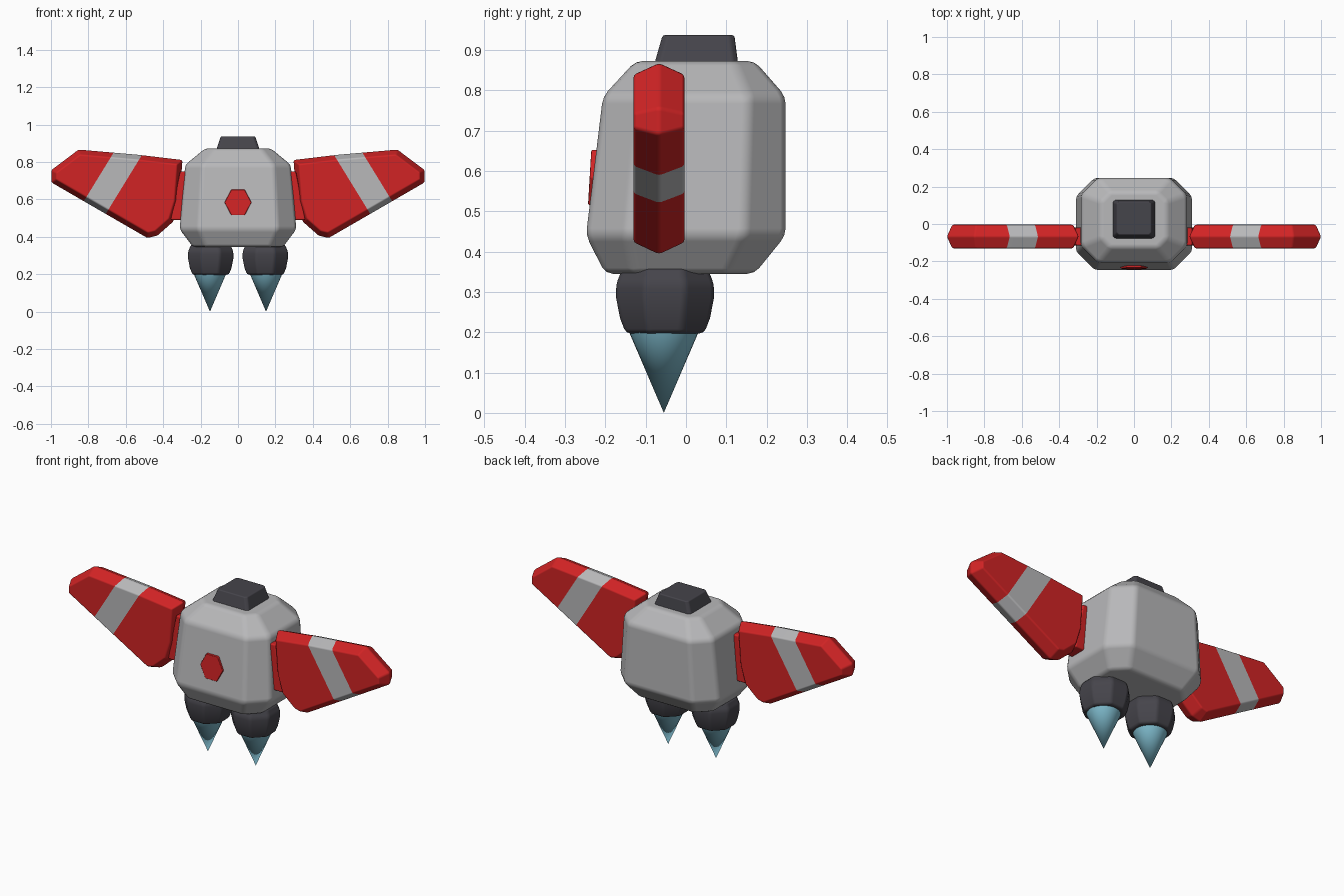
import bpy, bmesh
from math import sin, cos, pi
from mathutils import Vector

if "Cube" in bpy.data.objects:
    bpy.data.objects.remove(bpy.data.objects["Cube"])


def material(name, rgb):
    m = bpy.data.materials.new(name)
    m.use_nodes = True
    m.diffuse_color = (*rgb, 1)
    m.node_tree.nodes["Principled BSDF"].inputs["Base Color"].default_value = (*rgb, 1)
    return m


GREY = material("light grey", (0.48, 0.48, 0.49))
RED = material("red", (0.64, 0.017, 0.018))
DARK = material("charcoal", (0.06, 0.058, 0.07))
BLUE = material("pale blue", (0.22, 0.52, 0.64))


def finish(name, bm, mats, bevel=0.0, mirror=False):
    bmesh.ops.recalc_face_normals(bm, faces=bm.faces)
    mesh = bpy.data.meshes.new(name)
    bm.to_mesh(mesh)
    bm.free()
    obj = bpy.data.objects.new(name, mesh)
    bpy.context.collection.objects.link(obj)
    for m in mats:
        mesh.materials.append(m)
    for p in mesh.polygons:
        p.use_smooth = True
    if mirror:
        obj.modifiers.new("Mirror", 'MIRROR')
    if bevel:
        b = obj.modifiers.new("Bevel", 'BEVEL')
        b.width, b.segments = bevel, 2
        b.limit_method, b.angle_limit = 'ANGLE', 0.3
        b.harden_normals = True
    return obj


def loft(bm, rings):
    """Skin a stack of equal rings and cap both ends."""
    loops = [[bm.verts.new(p) for p in ring] for ring in rings]
    n = len(loops[0])
    for a, b in zip(loops, loops[1:]):
        for i in range(n):
            j = (i + 1) % n
            bm.faces.new((a[i], a[j], b[j], b[i]))
    bm.faces.new(loops[0][::-1])
    bm.faces.new(loops[-1])


def cut_rect(z, hx, front, back, cut):
    """Rectangle with cut corners at height z."""
    return [(hx - cut, front, z), (hx, front + cut, z), (hx, back - cut, z),
            (hx - cut, back, z), (cut - hx, back, z), (-hx, back - cut, z),
            (-hx, front + cut, z), (cut - hx, front, z)]


# Main body
bm = bmesh.new()
loft(bm, [cut_rect(0.345, 0.24, -0.20, 0.17, 0.07),
          cut_rect(0.44, 0.312, -0.248, 0.247, 0.10),
          cut_rect(0.785, 0.282, -0.206, 0.247, 0.09),
          cut_rect(0.873, 0.175, -0.125, 0.17, 0.05)])
finish("body", bm, [GREY], 0.018)

# Top cap
bm = bmesh.new()
loft(bm, [cut_rect(0.86, 0.118, -0.08, 0.13, 0.012),
          cut_rect(0.937, 0.092, -0.058, 0.12, 0.012)])
finish("top_cap", bm, [DARK], 0.006)

# Hexagonal front button
bm = bmesh.new()
hexagon = [(0.072 * cos(k * pi / 3), 0.584 + 0.079 * sin(k * pi / 3)) for k in range(6)]
loft(bm, [[(x, -0.20, z) for x, z in hexagon],
          [(x, -0.235 - (0.65 - z) * 0.06, z) for x, z in hexagon]])
finish("front_button", bm, [RED], 0.004)

# Wing mounts
bm = bmesh.new()
mount = [(0.25, 0.75), (0.31, 0.75), (0.36, 0.49), (0.27, 0.49)]
loft(bm, [[(x, y, z) for x, z in mount] for y in (-0.115, -0.02)])
finish("wing_mounts", bm, [RED], 0.008, mirror=True)

# Wings: a flat outline swelled to both sides with a chamfered rim
bm = bmesh.new()
outline = [(0.295, 0.812), (0.53, 0.84), (0.853, 0.868), (1.0, 0.757), (1.0, 0.69),
           (0.485, 0.392), (0.43, 0.405), (0.345, 0.48), (0.312, 0.59)]
rim = [bm.verts.new((x, -0.067, z)) for x, z in outline]
for loop in (rim, rim[::-1]):
    face = bm.faces.new(loop)
    face.normal_update()
    bmesh.ops.inset_region(bm, faces=[face], thickness=0.028, depth=0.063,
                           use_boundary=True, use_even_offset=True)

# Slanted grey band across each wing
normal = Vector((0.285, 0, 0.175)).normalized()
edges = [Vector((0.515, 0, 0.835)), Vector((0.665, 0, 0.85))]
for point in edges:
    bmesh.ops.bisect_plane(bm, geom=bm.verts[:] + bm.edges[:] + bm.faces[:],
                           plane_co=point, plane_no=normal)
low, high = [p.dot(normal) for p in edges]
for f in bm.faces:
    f.material_index = int(low < f.calc_center_median().dot(normal) < high)
finish("wings", bm, [RED, GREY], 0.01, mirror=True)

# Thrusters: eight-sided pods
bm = bmesh.new()
pod = [(0.197, 0.1), (0.235, 0.115), (0.285, 0.125), (0.32, 0.125), (0.36, 0.108)]
loft(bm, [[(0.146 + r * 1.05 * cos((k + 0.5) * pi / 4),
            -0.052 + r * 1.05 * sin((k + 0.5) * pi / 4), z) for k in range(8)]
          for z, r in pod])
finish("thrusters", bm, [DARK], 0.012, mirror=True)

# Flames: cones pointing down
bm = bmesh.new()
bmesh.ops.create_cone(bm, cap_ends=False, segments=32, radius1=0, radius2=0.086, depth=0.2)
bmesh.ops.remove_doubles(bm, verts=bm.verts, dist=0.0001)
bmesh.ops.translate(bm, verts=bm.verts, vec=(0.15, -0.055, 0.1))
finish("flames", bm, [BLUE], mirror=True)
